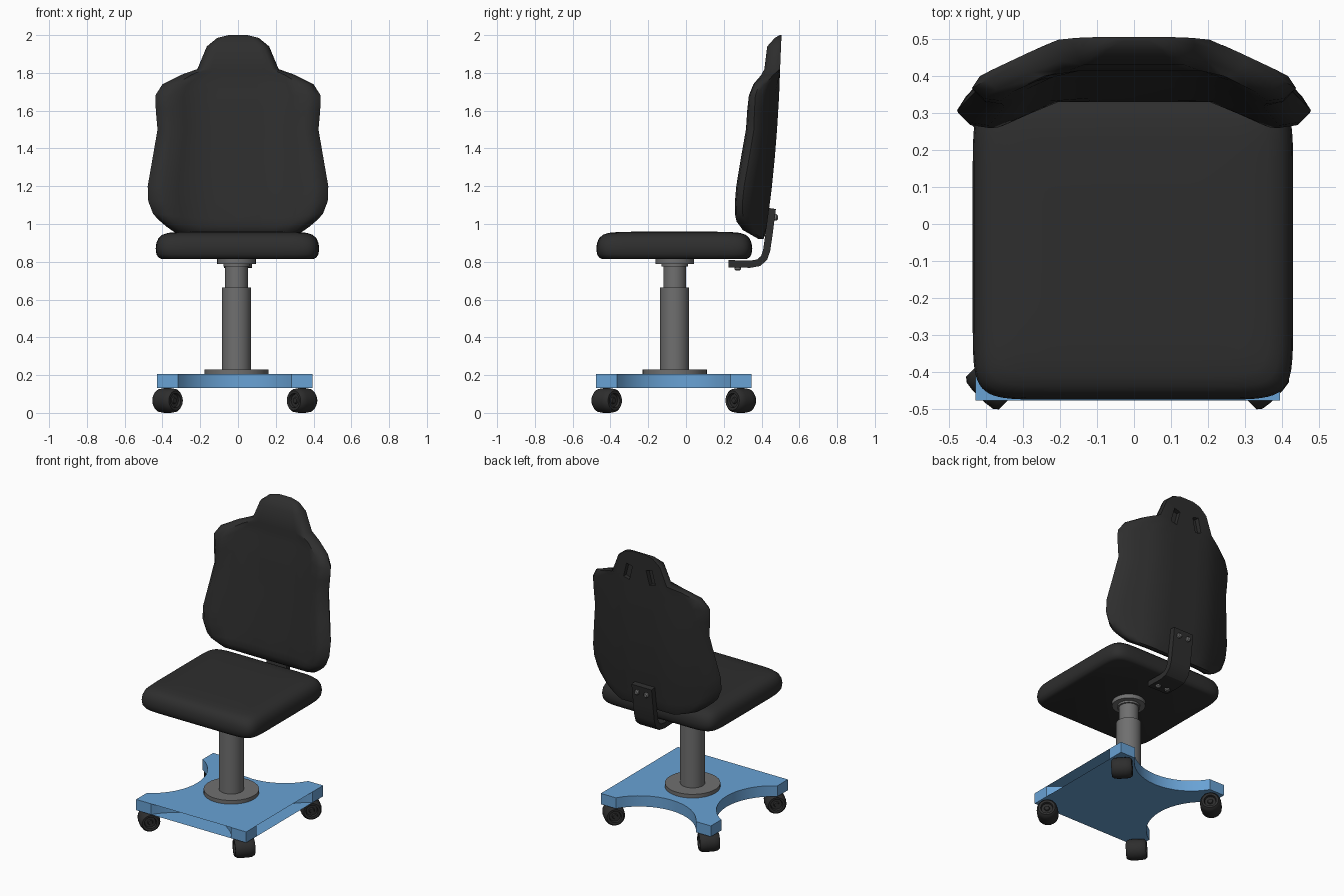
import bpy, bmesh, math
from mathutils import Matrix, Vector

if "Cube" in bpy.data.objects:
    bpy.data.objects.remove(bpy.data.objects["Cube"])

def material(name, rgb):
    m = bpy.data.materials.new(name)
    m.diffuse_color = (*rgb, 1)
    m.use_nodes = True
    m.node_tree.nodes["Principled BSDF"].inputs["Base Color"].default_value = m.diffuse_color
    return m

BLACK = material("soft black", (0.027, 0.027, 0.027))
GREY = material("metal grey", (0.16, 0.16, 0.16))
BLUE = material("base blue", (0.14, 0.36, 0.66))

def finish(bm, name, mat, angle):
    me = bpy.data.meshes.new(name)
    bm.to_mesh(me)
    bm.free()
    me.materials.append(mat)
    if angle:
        me.polygons.foreach_set("use_smooth", [True] * len(me.polygons))
        me.set_sharp_from_angle(angle=math.radians(angle))
    ob = bpy.data.objects.new(name, me)
    bpy.context.collection.objects.link(ob)
    return ob

def loft(name, rings, mat, angle=35, matrix=None):
    """Skin a stack of equal-length point rings and cap both ends."""
    bm = bmesh.new()
    vs = [[bm.verts.new(p) for p in r] for r in rings]
    n = len(rings[0])
    for a, b in zip(vs, vs[1:]):
        for i in range(n):
            j = (i + 1) % n
            bm.faces.new((a[i], a[j], b[j], b[i]))
    bm.faces.new(vs[0][::-1])
    bm.faces.new(vs[-1])
    bmesh.ops.recalc_face_normals(bm, faces=bm.faces)
    if matrix:
        bm.transform(matrix)
    return finish(bm, name, mat, angle)

def lathe(name, profile, mat, matrix, sides=32):
    """Turn (radius, height) pairs around the local z axis."""
    rings = [[(r * math.cos(k * math.tau / sides), r * math.sin(k * math.tau / sides), h)
              for k in range(sides)] for r, h in profile]
    return loft(name, rings, mat, 35, matrix)

# Base plate: square with an arc bitten out of each side
CX, CY, H = -0.017, -0.065, 0.412
C, D = 0.30, 0.17
R = (C * C + D * D) / (2 * D)
A = math.asin(C / R)

def side_arc(k, z):
    rot = Matrix.Rotation(k * math.pi / 2, 4, 'Z')
    pts = []
    for i in range(17):
        t = -A + 2 * A * i / 16
        p = rot @ Vector((R * math.sin(t), -H + D - R + R * math.cos(t), 0))
        pts.append((p.x + CX, p.y + CY, z))
    return pts

def base_ring(z):
    ring = []
    for k in range(4):
        ring += side_arc(k, z)
        p = Matrix.Rotation(k * math.pi / 2, 4, 'Z') @ Vector((H, -H, 0))
        ring.append((p.x + CX, p.y + CY, z))
    return ring

loft("base_plate", [base_ring(0.132), base_ring(0.205)], BLUE, 25)

# Thin sheets closing the front and right arcs, top and bottom
bm = bmesh.new()
for k in (0, 1):
    bm.faces.new([bm.verts.new(p) for p in side_arc(k, 0.132)])
    bm.faces.new([bm.verts.new(p) for p in reversed(side_arc(k, 0.205))])
finish(bm, "base_web", BLUE, 0)

# Casters: wide rounded wheels with recessed hubs
half = [(0.014, 0.055), (0.018, 0.047), (0.034, 0.047), (0.038, 0.061),
        (0.052, 0.0625), (0.062, 0.05), (0.0655, 0.025)]
wheel = half + [(r, -h) for r, h in reversed(half)]
for sx in (-1, 1):
    for sy in (-1, 1):
        axis = Vector((sx, -sy, 0)).to_track_quat('Z', 'Y').to_matrix().to_4x4()
        pos = Matrix.Translation((CX + sx * 0.356, CY + sy * 0.355, 0.0655))
        lathe("caster_wheel", wheel, BLACK, pos @ axis, 24)

# Gas lift column
col = Matrix.Translation((-0.008, -0.06, 0))
lathe("column_flange", [(0.17, 0.205), (0.17, 0.23)], GREY, col, 40)
lathe("column_lower", [(0.077, 0.225), (0.077, 0.665)], GREY, col)
lathe("column_upper", [(0.06, 0.66), (0.06, 0.775), (0.07, 0.775), (0.07, 0.79)], GREY, col)
lathe("seat_mount", [(0.102, 0.788), (0.102, 0.817)], GREY, col)

# Seat cushion: stacked rounded squares
def rounded(z, inset):
    pts = []
    for k in range(64):
        t = (k + 0.5) * math.tau / 64
        c, s = math.cos(t), math.sin(t)
        x = math.copysign(abs(c) ** 0.2, c) * (0.433 - inset)
        y = math.copysign(abs(s) ** 0.2, s) * (0.413 - inset)
        pts.append((x - 0.003, y - 0.062, z))
    return pts

loft("seat", [rounded(z, i) for z, i in (
    (0.815, 0.03), (0.822, 0.015), (0.84, 0.004), (0.87, 0), (0.9, 0.004), (0.925, 0.015),
    (0.943, 0.035), (0.953, 0.065), (0.958, 0.12), (0.96, 0.25))], BLACK, 50)

# Backrest: rows of (z, half width, front y, back y), wings bent forward
ROWS = [(.92, .33, .385, .41), (.945, .375, .345, .42), (.99, .425, .33, .428),
        (1.03, .45, .332, .433), (1.12, .475, .34, .445), (1.2, .478, .348, .455),
        (1.35, .452, .363, .47), (1.5, .426, .38, .482), (1.6, .435, .39, .488),
        (1.68, .438, .40, .493), (1.74, .40, .41, .495), (1.79, .30, .415, .497),
        (1.82, .215, .415, .498), (1.94, .165, .43, .503), (1.985, .11, .47, .505),
        (2.0, .05, .495, .506)]
# Cross-section: (fraction of half width, 0 = front / 1 = back)
FRONT = [(.25, 0), (.48, 0), (.66, 0), (.82, 0), (.93, .3)]
BACK = [(.95, 1), (.8, 1), (.6, 1), (.4, 1), (.2, 1)]
right = FRONT + [(1, .75)] + BACK
SECTION = [(0, 0)] + right + [(0, 1)] + [(-u, f) for u, f in reversed(right)]

def back_ring(z, w, yf, yb):
    ring = []
    for u, f in SECTION:
        x = u * w
        bend = 0.45 * max(0, abs(x) - 0.21)
        lift = 0.6 * bend * max(0, (1.1 - z) / 0.18)
        ring.append((x, yf + f * (yb - yf) - bend, z + lift))
    return ring

backrest = loft("backrest", [back_ring(*r) for r in ROWS], BLACK, 50)

# Two slanted blind slots in the back of the headrest
for s in (-1, 1):
    bm = bmesh.new()
    bmesh.ops.create_cube(bm, size=1, matrix=Matrix.Translation((s * 0.085, 0.5, 1.85))
                          @ Matrix.Rotation(-s * 0.25, 4, 'Y') @ Matrix.Diagonal((0.045, 0.06, 0.1, 1)))
    cutter = finish(bm, "slot_cutter", BLACK, 0)
    cutter.hide_render = True
    mod = backrest.modifiers.new("slot", 'BOOLEAN')
    mod.object = cutter
    mod.operation = 'DIFFERENCE'
    mod.solver = 'EXACT'
    bpy.context.view_layer.objects.active = backrest
    bpy.ops.object.modifier_apply(modifier="slot")
    bpy.data.objects.remove(cutter)

# Bracket: bent strap joining seat and backrest
path = [Vector(p) for p in ((.225, .79), (.34, .787), (.385, .795), (.413, .82),
                            (.427, .86), (.44, .95), (.457, 1.082))]
outer, inner = [], []
for i, p in enumerate(path):
    d = (path[min(i + 1, len(path) - 1)] - path[max(i - 1, 0)]).normalized()
    n = Vector((d.y, -d.x)) * 0.019
    outer.append(p + n)
    inner.append(p - n)
strap = outer + inner[::-1]
loft("bracket", [[(x, p.x, p.y) for p in strap] for x in (-0.075, 0.075)], BLACK, 30)

# Bolts on the strap
for x in (-0.035, 0.035):
    bolt = [(0.017, 0), (0.017, 0.012), (0.011, 0.018)]
    lathe("bolt", bolt, GREY, Matrix.Translation((x, 0.275, 0.772)) @ Matrix.Rotation(math.pi, 4, 'X'), 12)
    lathe("bolt", bolt, GREY, Matrix.Translation((x, 0.468, 1.035)) @ Matrix.Rotation(-math.pi / 2, 4, 'X'), 12)
